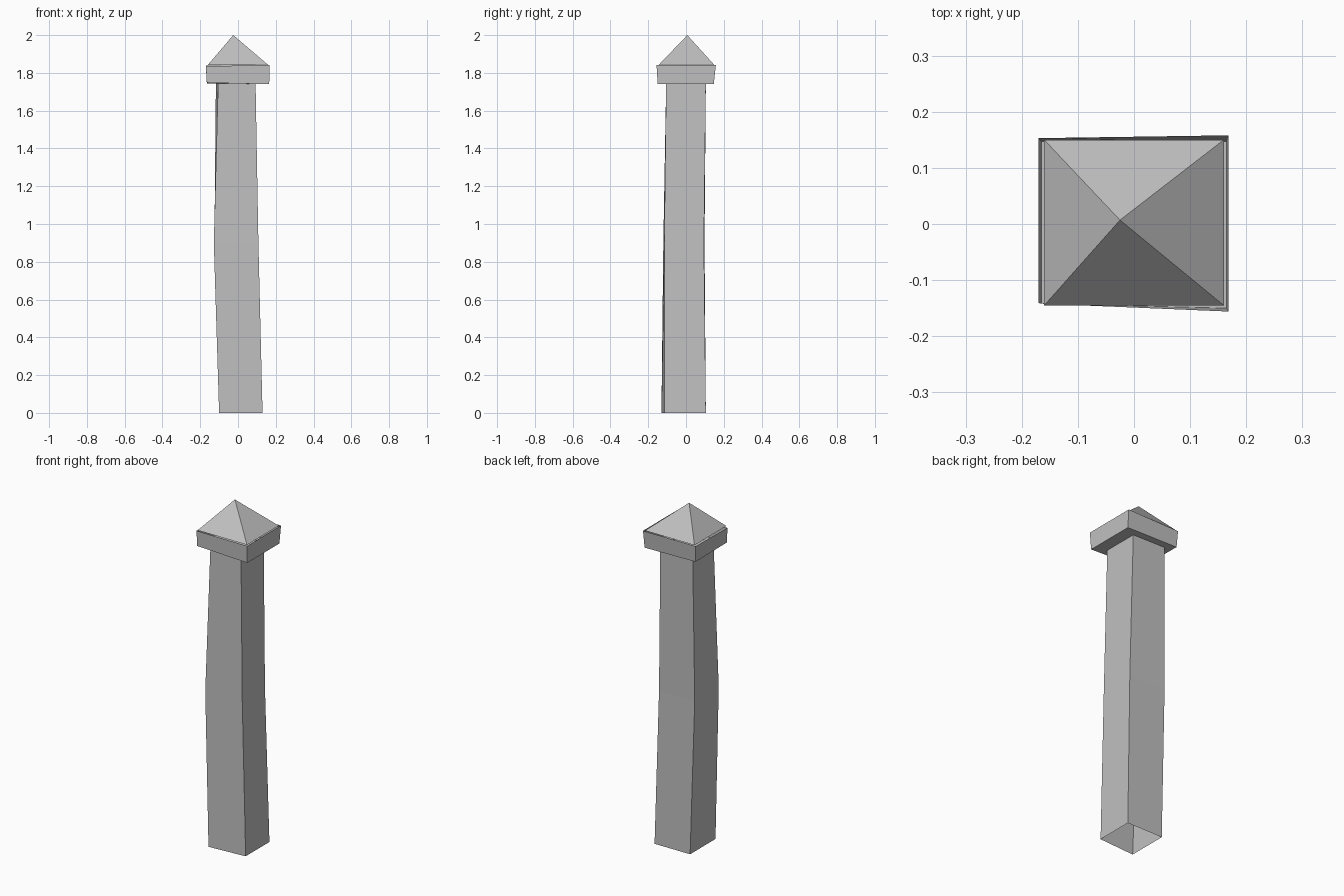
import bpy, bmesh

if "Cube" in bpy.data.objects:
    bpy.data.objects.remove(bpy.data.objects["Cube"])

stone = bpy.data.materials.new("grey stone")
stone.diffuse_color = (0.53, 0.53, 0.53, 1)
stone.use_nodes = True
stone.node_tree.nodes["Principled BSDF"].inputs["Base Color"].default_value = stone.diffuse_color


def loft(name, rings, cap_bottom=False, apex=None):
    """Join four-cornered rings (front left, front right, back right, back left)."""
    bm = bmesh.new()
    loops = [[bm.verts.new(p) for p in ring] for ring in rings]
    for low, high in zip(loops, loops[1:]):
        for i in range(4):
            j = (i + 1) % 4
            bm.faces.new((low[i], low[j], high[j], high[i]))
    if cap_bottom:
        bm.faces.new(loops[0][::-1])
    if apex:
        tip = bm.verts.new(apex)
        for i in range(4):
            bm.faces.new((loops[-1][i], loops[-1][(i + 1) % 4], tip))
    mesh = bpy.data.meshes.new(name)
    bm.to_mesh(mesh)
    bm.free()
    mesh.materials.append(stone)
    obj = bpy.data.objects.new(name, mesh)
    bpy.context.collection.objects.link(obj)
    return obj


# Crooked square shaft, open at both ends
loft("shaft", [
    [(-0.10, -0.13, 0), (0.13, -0.115, 0), (0.13, 0.105, 0), (-0.10, 0.105, 0)],
    [(-0.128, -0.12, 0.9), (0.108, -0.115, 0.9), (0.108, 0.095, 0.9), (-0.125, 0.098, 0.9)],
    [(-0.105, -0.105, 1.745), (0.093, -0.105, 1.745), (0.093, 0.105, 1.745), (-0.117, 0.105, 1.745)],
])

# Slightly flared collar: a shallow open tray under the roof
loft("collar", [
    [(-0.165, -0.142, 1.748), (0.165, -0.15, 1.74), (0.165, 0.147, 1.74), (-0.165, 0.147, 1.745)],
    [(-0.17, -0.141, 1.835), (0.168, -0.156, 1.842), (0.168, 0.158, 1.842), (-0.17, 0.153, 1.84)],
], cap_bottom=True)

# Pointed roof with an off-centre tip
loft("roof", [
    [(-0.16, -0.145, 1.842), (0.16, -0.145, 1.842), (0.16, 0.15, 1.842), (-0.16, 0.15, 1.842)],
], apex=(-0.025, 0.007, 2.0))
